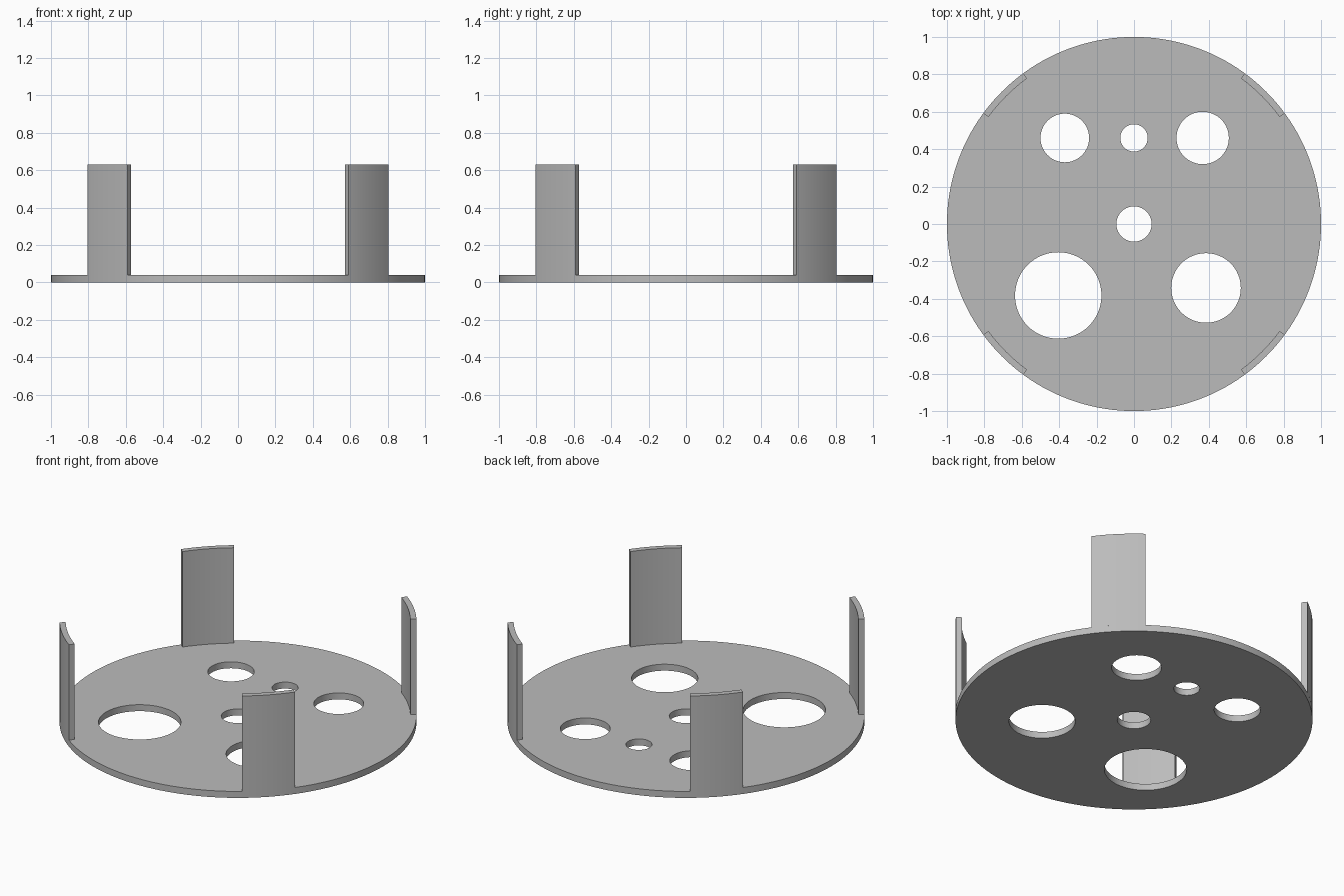
import bpy
import bmesh
from math import cos, sin, radians, tau

cube = bpy.data.objects.get("Cube")
if cube:
    bpy.data.objects.remove(cube, do_unlink=True)

PLATE_TOP = 0.04
TAB_TOP = 0.63
INNER_RADIUS = 0.966
TAB_HALF_ANGLE = 8.7

grey = bpy.data.materials.new("plain grey")
grey.use_nodes = True
colour = (0.5, 0.5, 0.5, 1)
grey.diffuse_color = colour
grey.node_tree.nodes["Principled BSDF"].inputs["Base Color"].default_value = colour


def add_ring(bm, x, y, radius, count):
    verts = [bm.verts.new((x + radius * cos(tau * i / count),
                           y + radius * sin(tau * i / count), 0)) for i in range(count)]
    return [bm.edges.new((verts[i], verts[i - 1])) for i in range(count)]


def extrude_up(bm, faces, height):
    result = bmesh.ops.extrude_face_region(bm, geom=faces)
    top = [v for v in result["geom"] if isinstance(v, bmesh.types.BMVert)]
    bmesh.ops.translate(bm, vec=(0, 0, height), verts=top)
    bmesh.ops.recalc_face_normals(bm, faces=bm.faces)


def finish(bm, name):
    mesh = bpy.data.meshes.new(name)
    bm.to_mesh(mesh)
    bm.free()
    mesh.materials.append(grey)
    obj = bpy.data.objects.new(name, mesh)
    bpy.context.collection.objects.link(obj)
    bpy.ops.object.select_all(action="DESELECT")
    obj.select_set(True)
    bpy.context.view_layer.objects.active = obj
    bpy.ops.object.shade_smooth_by_angle(angle=radians(30))


# Round base plate with six through holes (x, y, radius)
holes = [(0, 0, 0.094), (0, 0.46, 0.073), (-0.37, 0.46, 0.13),
         (0.367, 0.46, 0.14), (-0.405, -0.382, 0.231), (0.385, -0.342, 0.186)]
bm = bmesh.new()
edges = add_ring(bm, 0, 0, 1, 160)
for x, y, radius in holes:
    edges += add_ring(bm, x, y, radius, 64)
bmesh.ops.triangle_fill(bm, edges=edges, use_beauty=True, normal=(0, 0, 1))
bmesh.ops.dissolve_limit(bm, angle_limit=radians(0.1), verts=bm.verts, edges=[])
extrude_up(bm, bm.faces[:], PLATE_TOP)
finish(bm, "base_plate")

# Four curved upright tabs flush with the plate rim
STEPS = 10
corners = {"back_left": 45, "back_right": 135, "front_right": 225, "front_left": 315}
for corner, middle in corners.items():
    bm = bmesh.new()
    angles = [radians(middle + TAB_HALF_ANGLE * (2 * i / STEPS - 1)) for i in range(STEPS + 1)]
    outline = [(cos(a), sin(a)) for a in angles]
    outline += [(INNER_RADIUS * cos(a), INNER_RADIUS * sin(a)) for a in reversed(angles)]
    face = bm.faces.new([bm.verts.new((x, y, PLATE_TOP)) for x, y in outline])
    extrude_up(bm, [face], TAB_TOP - PLATE_TOP)
    finish(bm, corner + "_tab")
